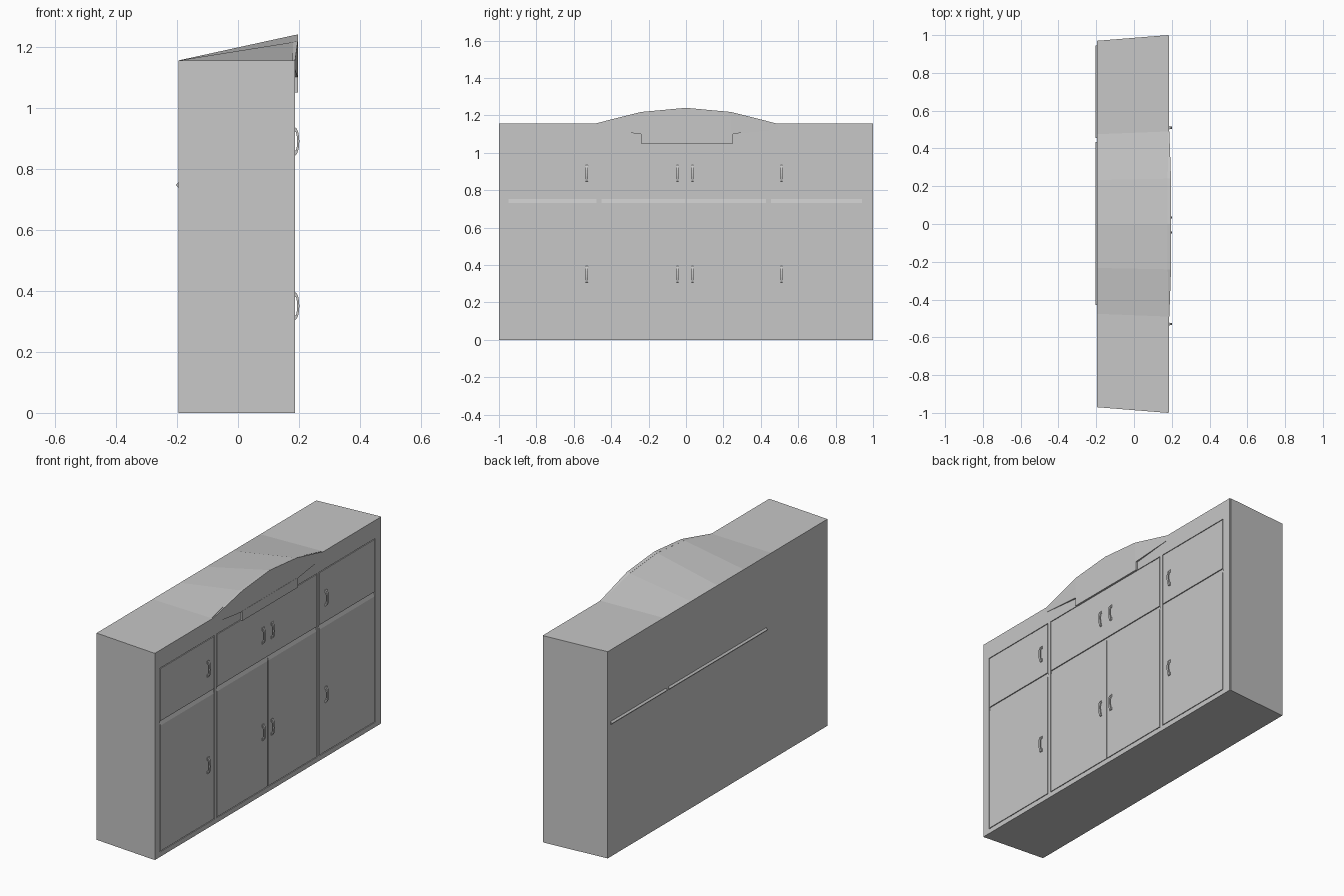
import bpy, bmesh, math

if "Cube" in bpy.data.objects:
    bpy.data.objects.remove(bpy.data.objects["Cube"])

grey = bpy.data.materials.new("cabinet grey")
grey.diffuse_color = (0.57, 0.57, 0.57, 1)
grey.use_nodes = True
grey.node_tree.nodes["Principled BSDF"].inputs["Base Color"].default_value = grey.diffuse_color


def finish(name, bm):
    bmesh.ops.recalc_face_normals(bm, faces=bm.faces)
    me = bpy.data.meshes.new(name)
    bm.to_mesh(me)
    bm.free()
    me.materials.append(grey)
    ob = bpy.data.objects.new(name, me)
    bpy.context.collection.objects.link(ob)
    return ob


def prism(name, profile, y0, y1):
    """Extrude an (x, z) outline along y."""
    bm = bmesh.new()
    a = [bm.verts.new((x, y0, z)) for x, z in profile]
    b = [bm.verts.new((x, y1, z)) for x, z in profile]
    bm.faces.new(a)
    bm.faces.new(b[::-1])
    n = len(a)
    for i in range(n):
        j = (i + 1) % n
        bm.faces.new((a[i], a[j], b[j], b[i]))
    return finish(name, bm)


def plate(name, y0, y1, z0, z1, x0=0.178, x1=0.186):
    return prism(name, [(x0, z0), (x1, z0), (x1, z1), (x0, z1)], y0, y1)


BACK, FRONT, TOP = -0.195, 0.18, 1.155
ARCH = [(-0.49, TOP), (-0.24, 1.218), (0, 1.24), (0.24, 1.218), (0.49, TOP)]

# carcass: tapered in plan, top rises from a straight back edge to the front arch
bm = bmesh.new()
line = [(-1, TOP)] + ARCH + [(1, TOP)]
rows = []
for y, z in line:
    yb = y * 0.97
    rows.append([bm.verts.new(p) for p in ((BACK, yb, 0), (BACK, yb, TOP),
                                           (FRONT, y, z - 0.003 * (z > TOP)), (FRONT, y, 0))])
for r, s in zip(rows, rows[1:]):
    for i in range(4):
        j = (i + 1) % 4
        bm.faces.new((r[i], r[j], s[j], s[i]))
bm.faces.new(rows[0])
bm.faces.new(rows[-1][::-1])
finish("carcass", bm)

# arched crest board, thick in the middle with wings tapering to the front plane
crest = [(-0.49, 1.125, TOP, 0.187), (-0.24, 1.10, 1.218, 0.196),
         (0, 1.10, 1.24, 0.196), (0.24, 1.10, 1.218, 0.196), (0.49, 1.125, TOP, 0.187)]
bm = bmesh.new()
rows = [[bm.verts.new(p) for p in ((0.178, y, lo), (0.178, y, hi - 0.003),
                                   (x, y, hi), (x, y, lo))] for y, lo, hi, x in crest]
for r, s in zip(rows, rows[1:]):
    for i in range(4):
        j = (i + 1) % 4
        bm.faces.new((r[i], r[j], s[j], s[i]))
bm.faces.new(rows[0])
bm.faces.new(rows[-1][::-1])
finish("crest_board", bm)
plate("crest_lower_block", -0.24, 0.25, 1.05, 1.105, x1=0.197)

# face frame around the doors
plate("bottom_rail", -0.998, 0.998, 0, 0.027)
plate("top_rail", -0.998, 0.998, 1.054, TOP)
plate("left_stile", -0.998, -0.954, 0.027, 1.054)
plate("right_stile", 0.945, 0.998, 0.027, 1.054)
plate("inner_stile_left", -0.474, -0.456, 0.027, 1.054)
plate("inner_stile_right", 0.432, 0.451, 0.027, 1.054)

# lower doors, whose top edges slope inwards to form the long groove
for i, (a, b) in enumerate([(-0.95, -0.478), (-0.452, -0.003), (0.003, 0.428), (0.455, 0.941)]):
    prism(f"lower_door_{i}", [(0.178, 0.031), (0.186, 0.031), (0.186, 0.732), (0.178, 0.758)], a, b)

# upper drawers
for i, (a, b) in enumerate([(-0.95, -0.478), (-0.452, 0.428), (0.455, 0.941)]):
    plate(f"upper_front_{i}", a, b, 0.758, 1.05)

# ridges along the back
for i, (a, b) in enumerate([(-0.43, 0.435), (0.455, 0.945)]):
    prism(f"back_ridge_{i}", [(-0.19, 0.732), (-0.19, 0.760), (-0.204, 0.746)], a, b)

# bow handles: crescent bar with an end foot at top and bottom
arc = [math.pi * k / 8 for k in range(9)]
outer = [(0.187 + 0.014 * math.sin(t), 0.045 * math.cos(t)) for t in arc]
inner = [(0.185 + 0.009 * math.sin(t), 0.035 * math.cos(t)) for t in arc]
for y in (-0.53, -0.045, 0.035, 0.51):
    for z in (0.89, 0.35):
        prism("handle_bow", [(px, z + pz) for px, pz in outer + inner[::-1]], y - 0.006, y + 0.006)
        for s in (-1, 1):
            zc = z + s * 0.038
            plate("handle_foot", y - 0.009, y + 0.009, zc - 0.008, zc + 0.008, x0=0.184, x1=0.189)
